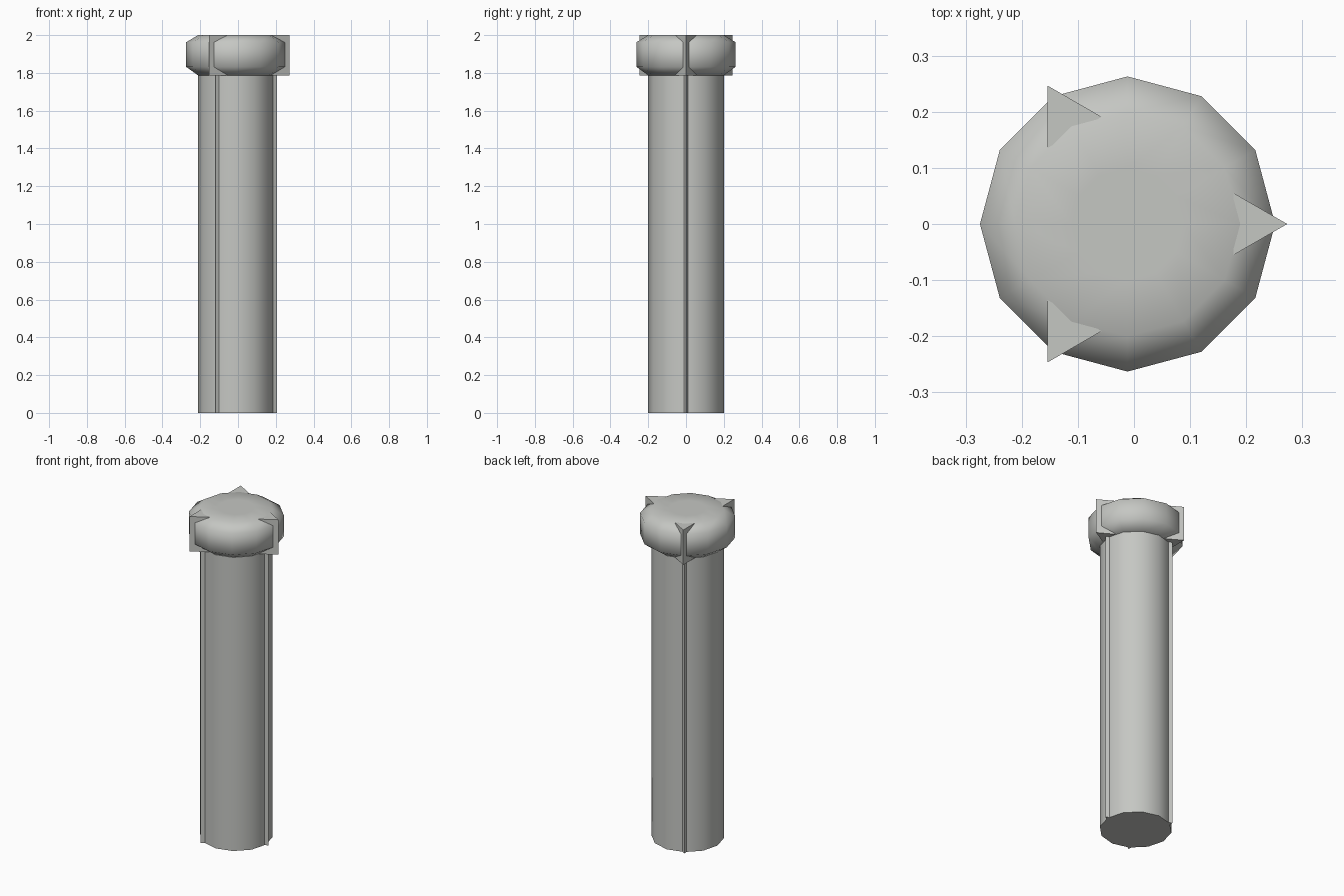
import bpy, bmesh, math

if "Cube" in bpy.data.objects:
    bpy.data.objects.remove(bpy.data.objects["Cube"])

CX = -0.0115  # axis of the bolt, shifted so the overall bounds are centred

grey = bpy.data.materials.new("light_grey")
grey.diffuse_color = (0.56, 0.57, 0.545, 1)
grey.use_nodes = True
grey.node_tree.nodes["Principled BSDF"].inputs["Base Color"].default_value = grey.diffuse_color


def lathe(name, profile, sides, x=CX, y=0.0, smooth=True):
    """Stack rings of (radius, z) and cap both ends."""
    bm = bmesh.new()
    rings = []
    for r, z in profile:
        rings.append([bm.verts.new((x + r * math.cos(2 * math.pi * i / sides),
                                    y + r * math.sin(2 * math.pi * i / sides), z))
                      for i in range(sides)])
    for a, b in zip(rings, rings[1:]):
        for i in range(sides):
            j = (i + 1) % sides
            bm.faces.new((a[i], a[j], b[j], b[i]))
    bm.faces.new(rings[0][::-1])
    bm.faces.new(rings[-1])
    for f in bm.faces:
        f.smooth = smooth
    mesh = bpy.data.meshes.new(name)
    bm.to_mesh(mesh)
    bm.free()
    mesh.materials.append(grey)
    ob = bpy.data.objects.new(name, mesh)
    bpy.context.collection.objects.link(ob)
    return ob


# Round shaft
shaft = lathe("shaft", [(0.2, 0), (0.2, 1.79)], 12)
bpy.context.view_layer.objects.active = shaft
shaft.select_set(True)
bpy.ops.object.shade_smooth_by_angle(angle=math.radians(40))

# Triangular core whose three corners stand out as ridges along the shaft
lathe("shaft_ridges", [(0.217, 0), (0.217, 1.79)], 3, smooth=False)

# Head with chamfered rims and a flat top
lathe("head", [(0.2, 1.787), (0.263, 1.832), (0.263, 1.962), (0.2, 2.0), (0.1, 2.0)], 12)

# Three triangular lugs around the head
for k in range(3):
    a = 2 * math.pi * k / 3
    lathe(f"head_lug_{k + 1}", [(0.064, 1.787), (0.064, 1.9995)], 3,
          CX + 0.2205 * math.cos(a), 0.2205 * math.sin(a), smooth=False)
